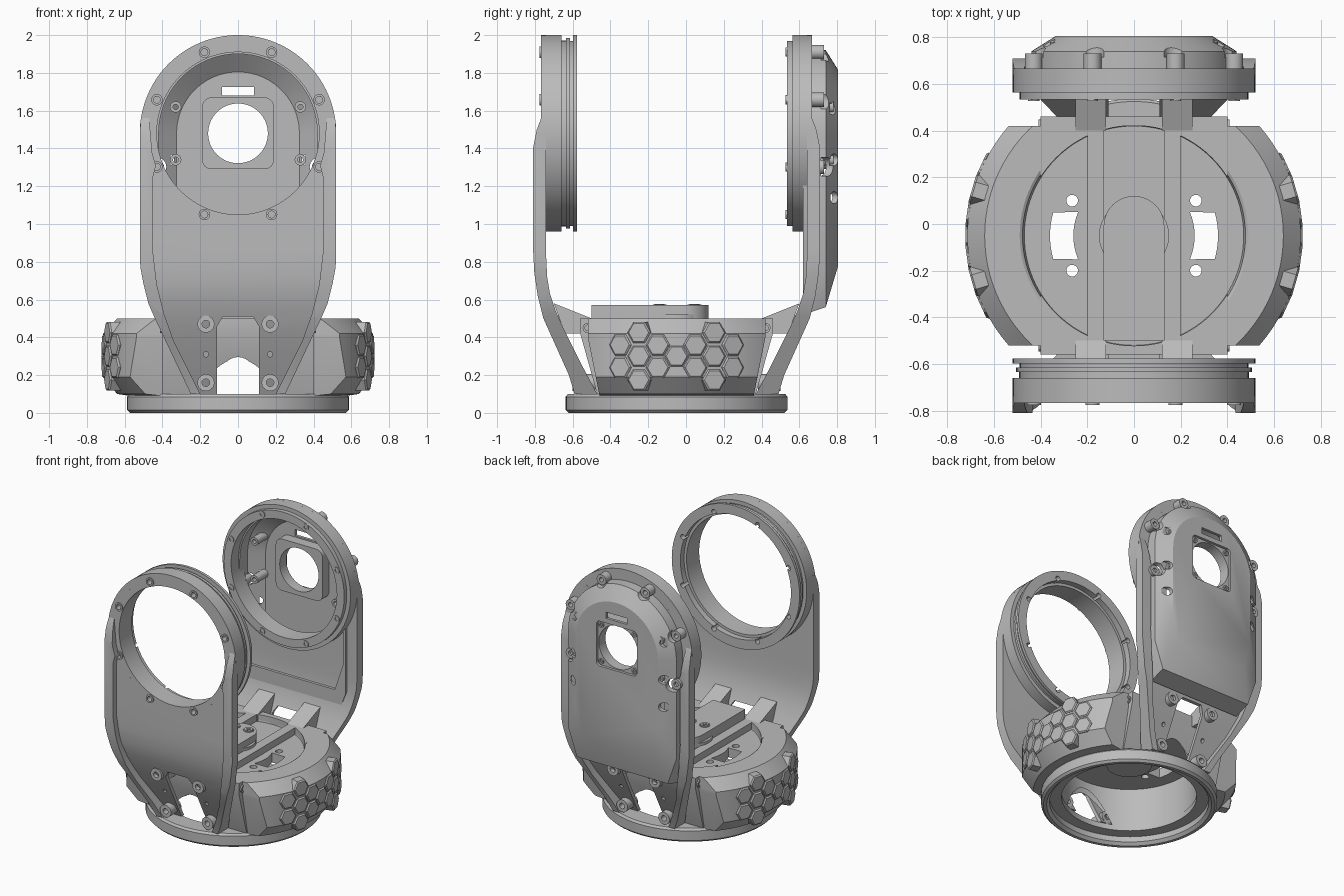
import bpy, bmesh, math
from mathutils import Matrix

if "Cube" in bpy.data.objects:
    bpy.data.objects.remove(bpy.data.objects["Cube"])

grey = bpy.data.materials.new("machined grey")
grey.use_nodes = True
grey.diffuse_color = (0.5, 0.5, 0.5, 1)
grey.node_tree.nodes["Principled BSDF"].inputs["Base Color"].default_value = (0.5, 0.5, 0.5, 1)

CY = -0.05    # turntable centre in y
PZ = 1.48     # pivot height
parts = []


def finish(name, bm):
    bmesh.ops.remove_doubles(bm, verts=bm.verts, dist=1e-5)
    bmesh.ops.recalc_face_normals(bm, faces=bm.faces)
    me = bpy.data.meshes.new(name)
    bm.to_mesh(me)
    bm.free()
    me.materials.append(grey)
    ob = bpy.data.objects.new(name, me)
    bpy.context.scene.collection.objects.link(ob)
    parts.append(ob)
    return ob


def place(axis, u, v, h):
    return {"x": (h, u, v), "y": (u, h, v), "z": (u, v, h)}[axis]


def loft(name, axis, sections):
    """Solid through equal-count outlines, each given as (height, points)."""
    bm = bmesh.new()
    rows = [[bm.verts.new(place(axis, u, v, h)) for u, v in pts] for h, pts in sections]
    n = len(rows[0])
    for a, b in zip(rows, rows[1:]):
        for i in range(n):
            bm.faces.new((a[i], a[(i + 1) % n], b[(i + 1) % n], b[i]))
    bm.faces.new(rows[0])
    bm.faces.new(rows[-1])
    return finish(name, bm)


def prism(name, axis, pts, a, b):
    return loft(name, axis, [(a, pts), (b, pts)])


def box(name, x0, x1, y0, y1, z0, z1):
    return prism(name, "z", [(x0, y0), (x1, y0), (x1, y1), (x0, y1)], z0, z1)


def lathe(name, axis, centres, profile, n=96):
    """Closed (radius, height) profile turned about each centre."""
    bm = bmesh.new()
    for cu, cv in centres:
        rings = []
        for r, h in profile:
            rings.append([bm.verts.new(place(axis, cu + r * math.cos(math.tau * i / n),
                                             cv + r * math.sin(math.tau * i / n), h)) for i in range(n)])
        for a, b in zip(rings, rings[1:] + rings[:1]):
            for i in range(n):
                j = (i + 1) % n
                bm.faces.new((a[i], a[j], b[j], b[i]))
    return finish(name, bm)


def rod(name, axis, centres, r, a, b, n=32):
    return lathe(name, axis, centres, [(0, a), (r, a), (r, b), (0, b)], n)


def tube(name, axis, centres, r_in, r_out, a, b, n=32):
    return lathe(name, axis, centres, [(r_in, a), (r_out, a), (r_out, b), (r_in, b)], n)


def cut(targets, tool, op="DIFFERENCE"):
    for ob in targets:
        mod = ob.modifiers.new("cut", "BOOLEAN")
        mod.operation, mod.object, mod.solver = op, tool, "EXACT"
        bpy.context.view_layer.update()
        dg = bpy.context.evaluated_depsgraph_get()
        me = bpy.data.meshes.new_from_object(ob.evaluated_get(dg))
        ob.modifiers.clear()
        ob.data = me
    parts.remove(tool)
    bpy.data.objects.remove(tool)


def mirror_back(ob, name):
    me = ob.data.copy()
    for v in me.vertices:
        v.co.y = 2 * CY - v.co.y
    me.flip_normals()
    new = bpy.data.objects.new(name, me)
    bpy.context.scene.collection.objects.link(new)
    parts.append(new)


def both(pts):
    return [(s * x, z) for s in (-1, 1) for x, z in pts]


def arc(r, a0, a1, n, cu=0, cv=0):
    return [(cu + r * math.cos(math.radians(a0 + (a1 - a0) * i / n)),
             cv + r * math.sin(math.radians(a0 + (a1 - a0) * i / n))) for i in range(n + 1)]


# Base flange and hollow turntable housing
mid = [(0, CY)]
lathe("base_flange", "z", mid, [(.587, .015), (.587, .085), (.575, .1), (.45, .1), (.45, .06),
                                (.53, .06), (.53, .02), (.55, 0), (.572, 0)])
body = lathe("housing", "z", mid, [(.5, .08), (.64, .1), (.714, .19), (.714, .42), (.64, .5), (.49, .5),
                                   (.478, .492), (.47, .45), (0, .45), (0, .38), (.455, .38), (.455, .08)])
cut([body], prism("trim", "x", [(-.45, .05), (-.52, .4), (-.52, .6), (.42, .6), (.42, .4), (.35, .05)], -1, 1),
    "INTERSECT")
block = prism("housing_block", "x", [(-.56, .5), (-.56, .42), (-.47, .1), (.37, .1), (.46, .42), (.46, .5)], -.4, .4)
cut([block], rod("bore", "z", mid, .472, 0, 1, 96))
cut([body, block], rod("cable_bore", "y", [(0, .21)], .085, -1, 1, 48))
for s in (-1, 1):
    slot = arc(.36, -16, 16, 8, 0, CY) + arc(.26, 23, -23, 8, 0, CY)
    cut([body], prism("slot", "z", [(s * x, y) for x, y in slot], .3, .6))
    box("deck_rail", s * .13, s * .2, -.54, .45, .4, .5)
cut([body], rod("deck_holes", "z", [(s * .265, CY + t * .15) for s in (-1, 1) for t in (-1, 1)], .025, .3, .6, 20))
rod("hub", "z", mid, .15, .3, .52, 64)
for s in (-1, 1):
    tube("pivot_eye", "x", [(-.52, .45), (.42, .45)], .015, .027, s * .39, s * .41, 24)

# Raised deck plate with four cross-head screws
prism("deck_plate", "z", [(-.13, -.5), (.13, -.5)] + arc(.13, 0, 180, 24, 0, -.01), .44, .57)
spots = [(s * .055, y) for s in (-1, 1) for y in (.045, -.14)]
tube("screw_rim", "z", spots, .028, .036, .56, .575)
screws = rod("deck_screws", "z", spots, .026, .56, .576)
for x, y in spots:
    for w, d in ((.018, .005), (.005, .018)):
        cut([screws], box("cross", x - w, x + w, y - d, y + d, .565, .6))

# Honeycomb tiles on both flanks
for side in (0, math.pi):
    for k in range(-3, 4):
        heights = (.36, .24) if k % 2 else ((.3,) if k == 0 else (.425, .3, .175))
        for z in heights:
            tile = lathe("hex_tile", "x", [(0, z)], [(0, .62), (.064, .62), (.064, .714), (.055, .722), (0, .722)], 6)
            turn = Matrix.Rotation(side + math.asin(k * .1 / .72), 4, "Z")
            tile.data.transform(Matrix.Translation((0, CY, 0)) @ turn)

# Upright arm: front outline crossed with a curved side profile
edge = [(.25, .1), (.345, .3), (.44, .5), (.475, .58), (.5, .68), (.517, .77), (.52, .87)]
inner = [(-.47, .1), (-.55, .25), (-.65, .45), (-.69, .54), (-.72, .63), (-.735, .72), (-.74, .82)]
skin = [(-.767, .85), (-.762, .74), (-.747, .64), (-.718, .55), (-.678, .45), (-.578, .25), (-.5, .1)]
rim = [(-.767, 1.56), (-.79, 1.5), (-.81, 1.4), (-.81, .87), (-.803, .74), (-.785, .62), (-.755, .5),
       (-.71, .4), (-.62, .2), (-.59, .1)]

outline = edge + arc(.52, 0, 180, 64, 0, PZ) + [(-x, z) for x, z in reversed(edge)]
plate = prism("front_arm_plate", "y", outline, -1, -.3)
cut([plate], prism("side_profile", "x", inner + [(-.74, 2.1), (-.767, 2.1)] + skin, -1, 1), "INTERSECT")
cut([plate], rod("bearing_bore", "y", [(0, PZ)], .43, -1, -.3, 96))
notch = [(-.11, 0), (.11, 0), (.11, .46), (.08, .51), (-.08, .51), (-.11, .46)]
cut([plate], prism("notch", "y", notch, -1, -.3))
cut([plate], rod("pin_holes", "y", both([(.17, .31), (.33, 1.15), (.33, 1.81)]), .014, -1, -.3, 16))
rails = []
for s in (-1, 1):
    strip = edge + [(.52, PZ), (.514, 1.56), (.47, 1.56), (.455, 1.38), (.435, 1.31), (.45, 1.25), (.45, .85),
                    (.43, .68), (.39, .52), (.34, .38), (.2, .1)]
    rail = prism("front_arm_rail", "y", [(s * x, z) for x, z in strip], -1, -.3)
    cut([rail], prism("rail_profile", "x", inner + [(-.74, 1.56)] + rim, -1, 1), "INTERSECT")
    rails.append(rail)

# Bearing rings, drilled around the bolt circle
bolts = [(.465 * math.cos(math.radians(a)), PZ + .465 * math.sin(math.radians(a)))
         for a in (22.5 + 45 * i for i in range(8))]
front_ring = lathe("front_ring", "y", [(0, PZ)], [(.43, -.766), (.52, -.766), (.52, -.66), (.492, -.66), (.492, -.635),
                   (.505, -.635), (.505, -.615), (.49, -.615), (.49, -.597), (.52, -.597), (.52, -.577),
                   (.45, -.577), (.45, -.62), (.43, -.62)])
back_ring = lathe("back_ring", "y", [(0, PZ)], [(.43, .534), (.49, .534), (.49, .564), (.52, .564), (.52, .666),
                                                (.43, .666)])
cut([front_ring, plate], rod("bolt_holes", "y", bolts, .018, -1, -.3, 20))
tube("ring_bolt_seats", "y", bolts, .018, .03, -.775, -.76)
tube("back_ring_seats", "y", bolts, .012, .024, .528, .54)

# Foot bosses and gussets
feet = [tube("front_upper_boss", "y", both([(.17, .47)]), .02, .045, -.71, -.58),
        tube("front_lower_boss", "y", both([(.17, .16)]), .02, .045, -.6, -.48)]
for s in (-1, 1):
    feet.append(prism("front_gusset", "x", [(-.7, .58), (-.5, .5), (-.5, .42), (-.64, .42)], s * .12, s * .25))
for ob in [plate] + rails + feet:
    mirror_back(ob, ob.name.split(".")[0].replace("front", "back"))


# Rear motor cover: hollow, chamfered, with a rounded top
def shield(w, low):
    return [(-w * .84, low), (w * .84, low), (w, low + .2)] + arc(w, 0, 180, 40, 0, PZ) + [(-w, low + .2)]


cover = loft("rear_cover", "y", [(.62, shield(.44, .52)), (.74, shield(.44, .56)), (.806, shield(.335, .78))])
cut([cover], loft("cavity", "y", [(.55, shield(.42, .72)), (.71, shield(.42, .74)), (.785, shield(.325, .86))]))


def round_square(h, r):
    pts = []
    for q, (sx, sz) in enumerate(((1, 1), (-1, 1), (-1, -1), (1, -1))):
        pts += arc(r, q * 90, q * 90 + 90, 6, sx * (h - r), PZ + sz * (h - r))
    return pts


boss = prism("motor_boss", "y", round_square(.19, .05), .71, .79)
cut([cover, boss], prism("motor_recess", "y", round_square(.165, .03), .787, .9))
cut([cover, boss], rod("shaft_bore", "y", [(0, PZ)], .158, .5, 1, 64))
cut([cover], box("vent_slot", -.085, .085, .5, 1, 1.68, 1.725))
corners = [(s * .135, PZ + t * .135) for s in (-1, 1) for t in (-1, 1)]
tube("motor_screws", "y", corners, .01, .02, .78, .797, 20)
cut([cover], rod("bolt_pockets", "y", [p for p in bolts if p[1] > 1.2], .05, .715, 1))
cut([cover], rod("side_pockets", "y", both([(.37, 1.61), (.37, 1.34), (.37, 1.14)]), .032, .76, 1, 24))
tube("cover_bolts", "y", [p for p in bolts if p[1] > 1.2], .016, .038, .66, .73)
tube("inner_posts", "y", both([(.33, 1.62), (.33, 1.34)]), .014, .03, .66, .78, 24)

for ob in parts:
    ob.data.shade_smooth()
    ob.data.set_sharp_from_angle(angle=math.radians(28))
